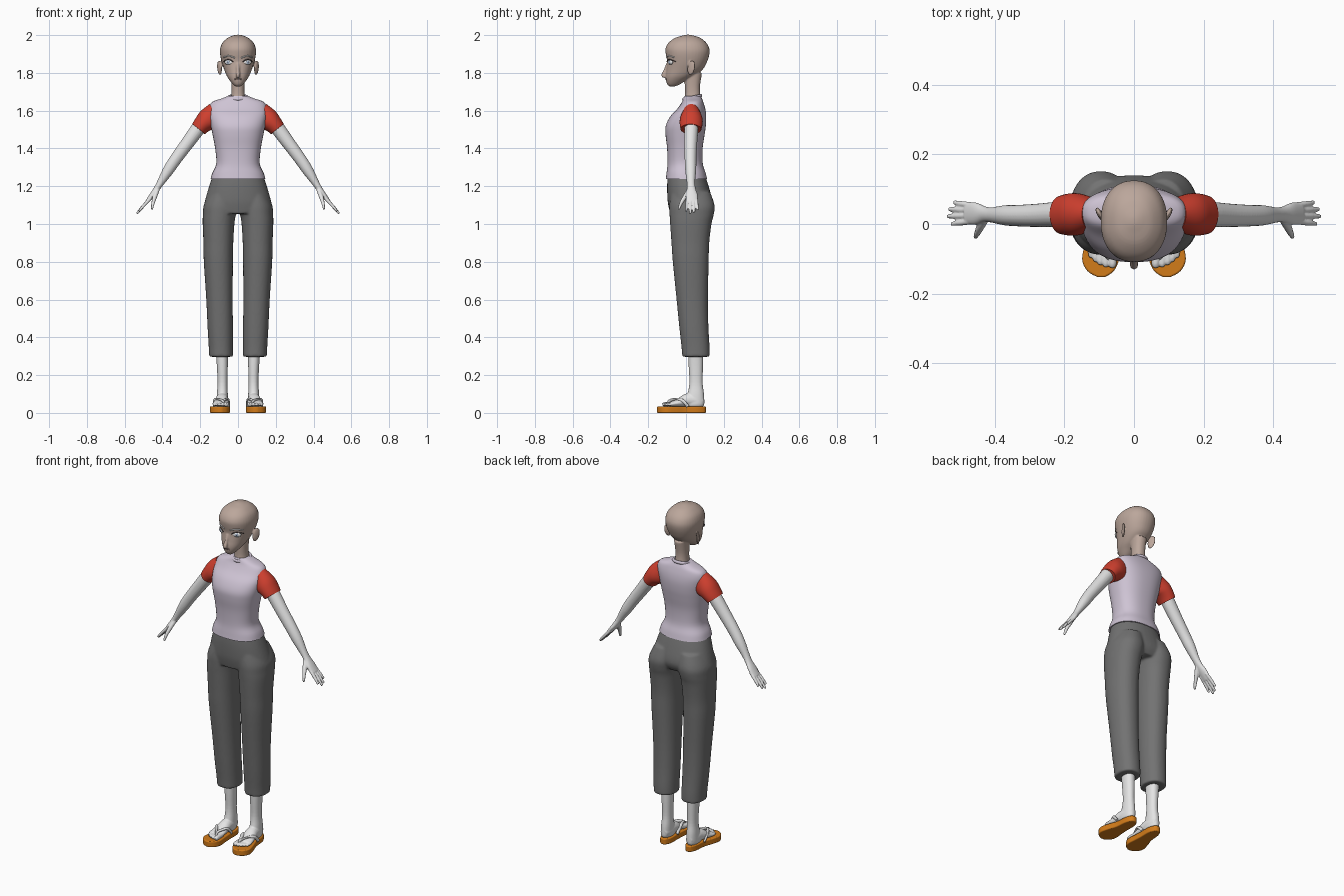
import bpy, bmesh, math
from mathutils import Vector, Matrix

cube = bpy.data.objects.get("Cube")
if cube:
    bpy.data.objects.remove(cube, do_unlink=True)


def material(name, r, g, b):
    m = bpy.data.materials.new(name)
    m.use_nodes = True
    m.diffuse_color = (r, g, b, 1)
    node = next(n for n in m.node_tree.nodes if n.type == 'BSDF_PRINCIPLED')
    node.inputs["Base Color"].default_value = (r, g, b, 1)
    return m


SKIN = material("taupe skin", .50, .385, .33)
PALE = material("pale limbs", .78, .78, .78)
LILAC = material("lilac cloth", .62, .55, .66)
RED = material("red cloth", .62, .05, .028)
GREY = material("grey cloth", .17, .17, .17)
ORANGE = material("orange sole", .65, .20, .01)
BLUE = material("pale blue iris", .42, .52, .68)
DARK = material("dark lash", .06, .045, .045)
LIP = material("lip", .30, .20, .19)


def smooth(rows, n=4):
    """Resample rows of numbers along a smooth spline."""
    out = []
    for i in range(len(rows) - 1):
        quad = (rows[max(i - 1, 0)], rows[i], rows[i + 1], rows[min(i + 2, len(rows) - 1)])
        for k in range(n):
            t = k / n
            out.append(tuple(.5 * (2 * b + (c - a) * t + (2 * a - 5 * b + 4 * c - d) * t * t
                                   + (3 * b - a - 3 * c + d) * t ** 3) for a, b, c, d in zip(*quad)))
    out.append(tuple(rows[-1]))
    return out


def skin_rings(bm, rings):
    """Bridge a stack of point rings and cap both ends."""
    loops = [[bm.verts.new(p) for p in ring] for ring in rings]
    for a, b in zip(loops, loops[1:]):
        for i in range(len(a)):
            j = (i + 1) % len(a)
            bm.faces.new((a[i], a[j], b[j], b[i]))
    bm.faces.new(loops[0])
    bm.faces.new(loops[-1])


def loft(bm, rows, side=1, power=2.2, seg=40):
    """Upright form from rows of height, centre x, half width, front y, back y."""
    rings = []
    for z, cx, hx, yf, yb in smooth(rows):
        ring = []
        for i in range(seg):
            a = math.tau * i / seg
            c, s = math.cos(a), math.sin(a)
            ring.append((side * (cx + hx * math.copysign(abs(c) ** (2 / power), c)),
                         (yf + yb) / 2 + (yb - yf) / 2 * math.copysign(abs(s) ** (2 / power), s), z))
        rings.append(ring)
    skin_rings(bm, rings)


def tube(bm, rows, axis=(0, 1, 0), seg=20):
    """Form along a path from rows of x, y, z, radius on axis, radius across it."""
    rows = smooth(rows)
    pts = [Vector(r[:3]) for r in rows]
    rings = []
    for i, r in enumerate(rows):
        t = (pts[min(i + 1, len(pts) - 1)] - pts[max(i - 1, 0)]).normalized()
        u = Vector(axis)
        u = (u - t * u.dot(t)).normalized()
        v = t.cross(u)
        rings.append([pts[i] + u * r[3] * math.cos(math.tau * k / seg)
                      + v * r[4] * math.sin(math.tau * k / seg) for k in range(seg)])
    skin_rings(bm, rings)


def ball(bm, centre, radii, turn=0, tilt=0):
    m = (Matrix.Translation(centre) @ Matrix.Rotation(turn, 4, 'Z')
         @ Matrix.Rotation(tilt, 4, 'X') @ Matrix.Diagonal((*radii, 1)))
    bmesh.ops.create_uvsphere(bm, u_segments=24, v_segments=14, radius=1, matrix=m)


def finish(name, bm, mat, voxel=0, relax=3, mirror=False, bevel=0):
    bmesh.ops.recalc_face_normals(bm, faces=bm.faces)
    me = bpy.data.meshes.new(name)
    bm.to_mesh(me)
    bm.free()
    me.materials.append(mat)
    ob = bpy.data.objects.new(name, me)
    bpy.context.collection.objects.link(ob)
    for o in list(bpy.context.selected_objects):
        o.select_set(False)
    ob.select_set(True)
    bpy.context.view_layer.objects.active = ob
    if voxel:
        me.polygons.foreach_set("use_smooth", [True] * len(me.polygons))
        mod = ob.modifiers.new("blend", 'REMESH')
        mod.mode, mod.voxel_size, mod.use_smooth_shade = 'VOXEL', voxel, True
        mod = ob.modifiers.new("relax", 'SMOOTH')
        mod.factor, mod.iterations = .5, relax
    else:
        bpy.ops.object.shade_smooth_by_angle(angle=math.radians(50))
    if bevel:
        mod = ob.modifiers.new("round", 'BEVEL')
        mod.width, mod.segments = bevel, 3
    if mirror:
        mod = ob.modifiers.new("mirror", 'MIRROR')
        mod.use_mirror_merge = False
    return ob


# Head, neck, nose and ears
HEAD = [(1.728, 0, .012, -.086, -.06), (1.738, 0, .026, -.098, -.035), (1.76, 0, .044, -.106, 0),
        (1.785, 0, .06, -.108, .045), (1.82, 0, .074, -.104, .09), (1.86, 0, .087, -.1, .112),
        (1.9, 0, .095, -.107, .124), (1.93, 0, .094, -.108, .123), (1.96, 0, .082, -.092, .107),
        (1.985, 0, .055, -.058, .076), (1.997, 0, .028, -.02, .042), (2.002, 0, .008, 0, .02)]
bm = bmesh.new()
loft(bm, HEAD)
loft(bm, [(1.64, 0, .045, -.015, .085), (1.68, 0, .036, -.006, .076), (1.73, 0, .034, -.006, .074),
          (1.8, 0, .038, -.01, .085)])
tube(bm, [(0, -.098, 1.85, .009, .006), (0, -.11, 1.815, .009, .008),
          (0, -.12, 1.787, .012, .011), (0, -.112, 1.778, .01, .006)], axis=(1, 0, 0))
for s in (-1, 1):
    ball(bm, (s * .098, .028, 1.827), (.008, .022, .04), turn=-s * .5, tilt=-.2)
finish("head", bm, SKIN, voxel=.0045)


def face_y(x, z):
    """Depth of the face surface."""
    rows = smooth(HEAD, 8)
    _, _, hx, yf, yb = min(rows, key=lambda r: abs(r[0] - z))
    return (yf + yb) / 2 - (yb - yf) / 2 * (1 - min(1, abs(x) / hx) ** 2.2) ** (1 / 2.2)


def face_line(bm, points, r, lift=0):
    tube(bm, [(x, face_y(x, z) - lift, z, r, r) for x, z in points], axis=(0, 0, 1), seg=10)


# Eyes, lashes, brows and lips
turn = .45
eye = Vector((.05, face_y(.05, 1.856) + .002, 1.856))
out = Vector((math.sin(turn), -math.cos(turn), 0))
for name, mat, push, radii in (("eyes", PALE, 0, (.024, .008, .013)),
                               ("irises", BLUE, .0068, (.0085, .0022, .0095)),
                               ("pupils", DARK, .0085, (.003, .001, .0035))):
    bm = bmesh.new()
    ball(bm, eye + out * push, radii, turn)
    finish(name, bm, mat, mirror=True)
bm = bmesh.new()
face_line(bm, [(.026, 1.858), (.037, 1.867), (.052, 1.871), (.066, 1.867), (.076, 1.859)], .0024, .004)
finish("lashes", bm, DARK, mirror=True)
bm = bmesh.new()
face_line(bm, [(.018, 1.88), (.035, 1.887), (.055, 1.89), (.076, 1.882)], .0035)
finish("eyebrows", bm, PALE, mirror=True)
bm = bmesh.new()
face_line(bm, [(-.018, 1.766), (-.008, 1.768), (.008, 1.768), (.018, 1.766)], .0035)
finish("lips", bm, LIP)

# Shirt body and collar
bm = bmesh.new()
loft(bm, [(1.238, 0, .145, -.107, .112), (1.27, 0, .136, -.103, .104), (1.32, 0, .115, -.098, .089),
          (1.4, 0, .121, -.1, .088), (1.47, 0, .134, -.108, .098), (1.52, 0, .144, -.107, .105),
          (1.57, 0, .152, -.083, .107), (1.61, 0, .153, -.046, .102), (1.645, 0, .138, -.022, .092),
          (1.665, 0, .085, -.014, .084), (1.678, 0, .052, -.008, .077)], power=2.4, seg=56)
finish("shirt", bm, LILAC)
bm = bmesh.new()
tilt = Matrix.Translation((0, .033, 1.67)) @ Matrix.Rotation(.2, 4, 'X')
bands = []
for i in range(33):
    a = math.tau * (i % 32) / 32
    rim = Vector((.05 * math.cos(a), .047 * math.sin(a), 0))
    bands.append([bm.verts.new(tilt @ (rim + rim.normalized() * .007 * math.cos(b)
                                       + Vector((0, 0, .009 * math.sin(b)))))
                  for b in (math.tau * k / 10 for k in range(10))])
for p, q in zip(bands, bands[1:]):
    for k in range(10):
        bm.faces.new((p[k], q[k], q[k - 1], p[k - 1]))
bmesh.ops.remove_doubles(bm, verts=bm.verts, dist=.0001)
finish("collar", bm, LILAC)

# Sleeves
bm = bmesh.new()
tube(bm, [(.12, .028, 1.572, .048, .07), (.16, .028, 1.552, .06, .06), (.188, .027, 1.527, .06, .049),
          (.209, .026, 1.502, .055, .043)], seg=36)
finish("sleeves", bm, RED, mirror=True)

# Arms, hands and fingers
bm = bmesh.new()
tube(bm, [(.165, .028, 1.57, .036, .036), (.21, .028, 1.507, .037, .038), (.27, .025, 1.425, .034, .035),
          (.33, .024, 1.343, .031, .032), (.37, .025, 1.283, .029, .029), (.408, .026, 1.222, .022, .02),
          (.43, .028, 1.187, .023, .016), (.455, .03, 1.152, .032, .014), (.482, .031, 1.117, .031, .01)])
for base, tip, reach in ((.008, 0, .524), (.024, .022, .536), (.039, .043, .531), (.053, .062, .517)):
    drop = 1.125 - (reach - .472) * 1.1
    tube(bm, [(.46, base, 1.14, .009, .009), ((.472 + reach) / 2, (base + tip) / 2, (1.13 + drop) / 2, .0085, .0085),
              (reach, tip, drop, .006, .006)], seg=12)
tube(bm, [(.425, .02, 1.185, .012, .012), (.44, -.005, 1.145, .012, .012), (.45, -.026, 1.11, .009, .009),
          (.456, -.038, 1.078, .006, .006)], axis=(1, 0, 0), seg=12)
finish("arms", bm, PALE, voxel=.0035, relax=2, mirror=True)

# Trousers
bm = bmesh.new()
loft(bm, [(1.255, 0, .134, -.097, .102), (1.2, 0, .153, -.1, .12), (1.13, 0, .173, -.098, .138),
          (1.09, 0, .181, -.092, .138), (1.055, 0, .172, -.084, .12)])
for s in (-1, 1):
    loft(bm, [(1.17, .08, .07, -.08, .128), (1.1, .093, .088, -.088, .151), (1.05, .099, .087, -.087, .147),
              (1.0, .103, .084, -.084, .135), (.9, .104, .079, -.077, .123), (.8, .104, .077, -.07, .12),
              (.6, .098, .07, -.05, .116), (.45, .094, .067, -.035, .119), (.35, .091, .064, -.024, .125),
              (.297, .09, .063, -.02, .126)], side=s)
finish("trousers", bm, GREY, voxel=.007, relax=5)

# Lower legs, feet and toes
bm = bmesh.new()
loft(bm, [(.34, .086, .033, .01, .092), (.25, .083, .029, .014, .09), (.16, .082, .026, .018, .088),
          (.1, .083, .029, .008, .095), (.05, .084, .03, -.01, .097), (.034, .084, .025, -.005, .09)])
tube(bm, [(.083, .09, .058, .02, .024), (.083, .06, .065, .03, .034), (.085, .01, .068, .034, .036),
          (.09, -.04, .053, .04, .022), (.094, -.08, .046, .043, .013)], axis=(1, 0, 0))
for x, tip, r in ((.062, -.124, .0125), (.081, -.123, .0095), (.097, -.117, .009),
                  (.111, -.108, .0085), (.124, -.097, .008)):
    tube(bm, [(x, -.06, .046, r, r), (x, tip + .012, .045, r, r), (x, tip, .042, r * .6, r * .6)],
         axis=(1, 0, 0), seg=14)
finish("feet", bm, PALE, voxel=.0035, relax=2, mirror=True)

# Sandal soles
bm = bmesh.new()
plan = smooth([(.105, .082, .006), (.095, .082, .02), (.06, .082, .033), (0, .085, .036), (-.05, .092, .046),
               (-.1, .096, .053), (-.135, .096, .038), (-.153, .094, .01)])
edge = [(cx - hw, y, 0) for y, cx, hw in plan] + [(cx + hw, y, 0) for y, cx, hw in reversed(plan)]
face = bm.faces.new([bm.verts.new(p) for p in edge])
top = bmesh.ops.extrude_face_region(bm, geom=[face])["geom"]
bmesh.ops.translate(bm, vec=(0, 0, .034), verts=[v for v in top if isinstance(v, bmesh.types.BMVert)])
finish("sandal_soles", bm, ORANGE, mirror=True, bevel=.005)

# Sandal straps
bm = bmesh.new()
for path in (((.074, -.098, .036), (.08, -.088, .062), (.105, -.052, .073), (.125, -.02, .066), (.126, .01, .034)),
             ((.074, -.098, .036), (.076, -.086, .064), (.066, -.058, .071), (.052, -.025, .07), (.05, .012, .034))):
    tube(bm, [(*p, .009, .006) for p in path], axis=(.4, 1, 0), seg=14)
finish("sandal_straps", bm, PALE, mirror=True)
